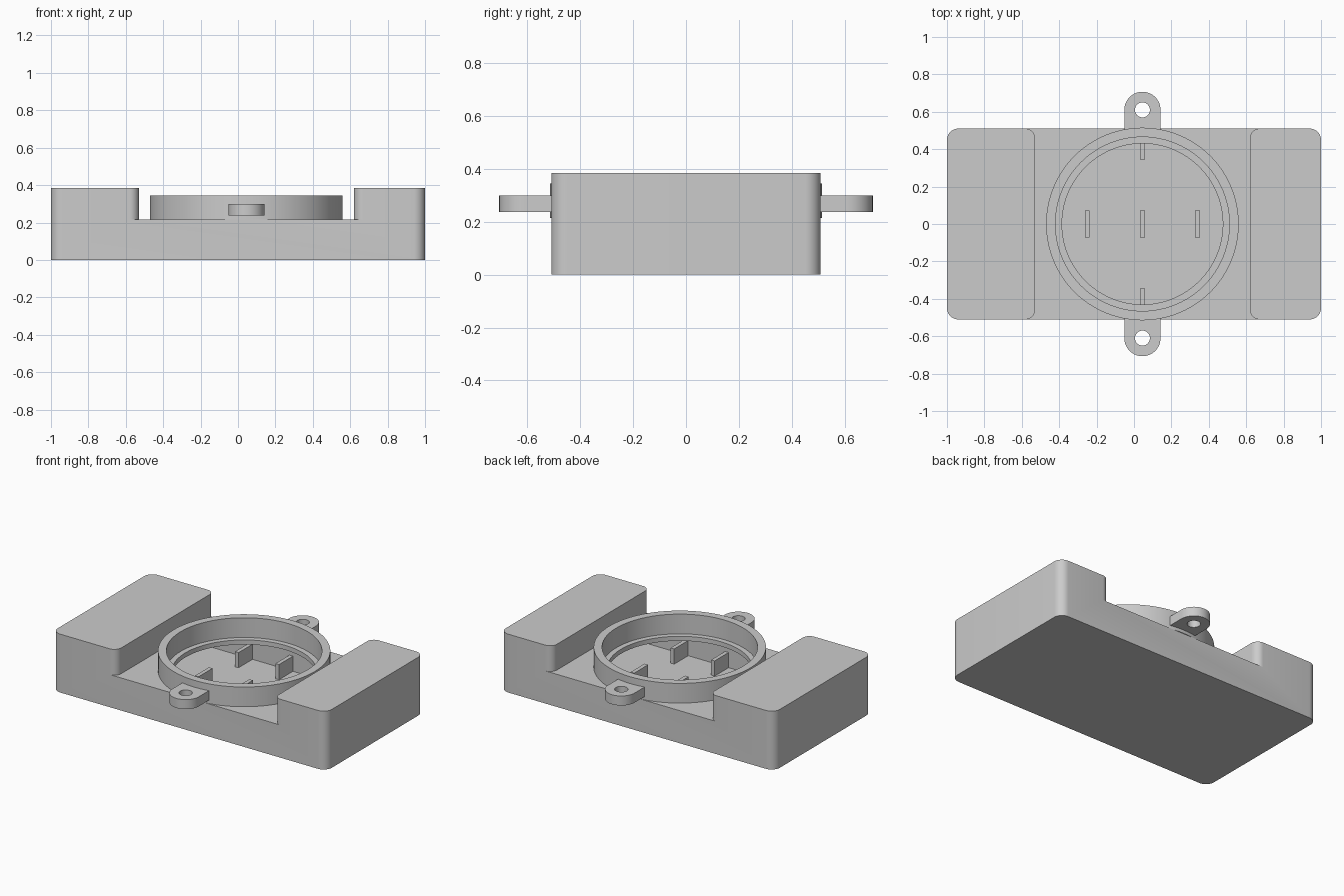
import bpy
import bmesh
from math import cos, sin, radians, tau

if "Cube" in bpy.data.objects:
    bpy.data.objects.remove(bpy.data.objects["Cube"], do_unlink=True)

grey = bpy.data.materials.new("plain_grey")
grey.use_nodes = True
colour = (0.6, 0.6, 0.6, 1)
grey.diffuse_color = colour
grey.node_tree.nodes["Principled BSDF"].inputs["Base Color"].default_value = colour

SOCKET_X = 0.045
DECK = 0.215


def arc(cx, cy, r, start, end, steps=10):
    angles = [radians(start + (end - start) * i / steps) for i in range(steps + 1)]
    return [(cx + r * cos(a), cy + r * sin(a)) for a in angles]


def rounded_rect(hx, hy, r):
    x, y = hx - r, hy - r
    return (arc(x, y, r, 0, 90) + arc(-x, y, r, 90, 180)
            + arc(-x, -y, r, 180, 270) + arc(x, -y, r, 270, 360))


def prism(name, outline, z0, z1):
    """Extrude a flat outline between two heights."""
    bm = bmesh.new()
    bottom = bm.faces.new([bm.verts.new((x, y, z0)) for x, y in outline])
    top = bmesh.ops.extrude_face_region(bm, geom=[bottom])["geom"]
    moved = [v for v in top if isinstance(v, bmesh.types.BMVert)]
    bmesh.ops.translate(bm, vec=(0, 0, z1 - z0), verts=moved)
    bmesh.ops.recalc_face_normals(bm, faces=bm.faces)
    mesh = bpy.data.meshes.new(name)
    bm.to_mesh(mesh)
    bm.free()
    mesh.materials.append(grey)
    obj = bpy.data.objects.new(name, mesh)
    bpy.context.collection.objects.link(obj)
    return obj


def disc(name, x, y, r, z0, z1, sides=96):
    outline = [(x + r * cos(tau * i / sides), y + r * sin(tau * i / sides))
               for i in range(sides)]
    return prism(name, outline, z0, z1)


def select(obj):
    bpy.ops.object.select_all(action="DESELECT")
    obj.select_set(True)
    bpy.context.view_layer.objects.active = obj


def cut(obj, cutter):
    cutter.hide_render = True
    mod = obj.modifiers.new("cut", "BOOLEAN")
    mod.operation = "DIFFERENCE"
    mod.solver = "EXACT"
    mod.object = cutter
    select(obj)
    bpy.ops.object.modifier_apply(modifier=mod.name)
    bpy.data.objects.remove(cutter, do_unlink=True)


def smooth(obj):
    select(obj)
    bpy.ops.object.shade_smooth_by_angle(angle=radians(30))


# Housing: rounded box with a channel between two raised end blocks
housing = prism("housing", rounded_rect(1, 0.51, 0.06), 0, 0.385)
left, right, cy, r = -0.58, 0.67, 0.46, 0.05
channel = (arc(right, cy, r, 180, 90) + [(right, 0.6), (left, 0.6)]
           + arc(left, cy, r, 90, 0) + arc(left, -cy, r, 0, -90)
           + [(left, -0.6), (right, -0.6)] + arc(right, -cy, r, 270, 180))
cut(housing, prism("channel_cutter", channel, DECK, 0.6))

# Hollow interior and round opening in the deck
cut(housing, prism("cavity_cutter", rounded_rect(0.97, 0.49, 0.04), 0.025, 0.185))
cut(housing, disc("opening_cutter", SOCKET_X, 0, 0.43, 0.1, 0.5))
smooth(housing)

# Collar around the opening
collar = disc("collar", SOCKET_X, 0, 0.515, DECK, 0.345)
cut(collar, disc("collar_cutter", SOCKET_X, 0, 0.465, 0.1, 0.5))
smooth(collar)

# Mounting lugs at front and back
for side, label in ((-1, "front"), (1, "back")):
    outline = ([(SOCKET_X + 0.097, side * 0.48)]
               + arc(SOCKET_X, side * 0.61, 0.097, 0, side * 180, 24)
               + [(SOCKET_X - 0.097, side * 0.48)])
    lug = prism(label + "_lug", outline, 0.237, 0.3)
    cut(lug, disc("lug_hole_cutter", SOCKET_X, side * 0.61, 0.04, 0.1, 0.5, 32))
    smooth(lug)

# Grid of upright fins on the cavity floor
for i in (-1, 0, 1):
    for j in (-1, 0, 1):
        x, y = SOCKET_X + i * 0.295, j * 0.417
        hx, hy = 0.013, 0.073
        prism("fin", [(x - hx, y - hy), (x + hx, y - hy),
                      (x + hx, y + hy), (x - hx, y + hy)], 0.02, 0.125)
